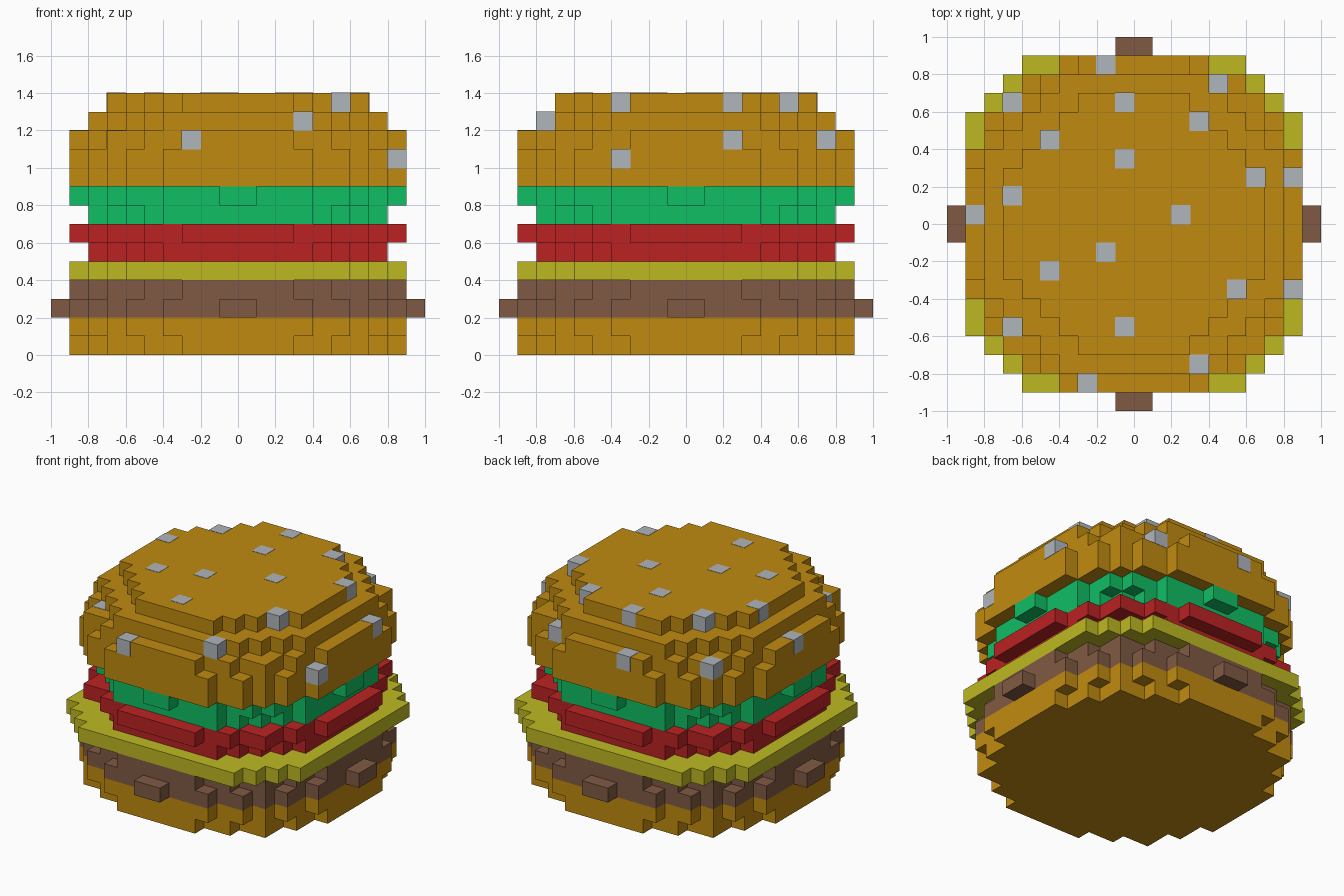
import bpy, bmesh

if "Cube" in bpy.data.objects:
    bpy.data.objects.remove(bpy.data.objects["Cube"], do_unlink=True)

U = 0.1  # block size


def material(name, rgb):
    m = bpy.data.materials.new(name)
    m.use_nodes = True
    m.diffuse_color = (*rgb, 1)
    bsdf = next(n for n in m.node_tree.nodes if n.type == 'BSDF_PRINCIPLED')
    bsdf.inputs["Base Color"].default_value = (*rgb, 1)
    return m


BUN = material("toasted bun", (0.53, 0.256, 0.005))
PATTY = material("patty brown", (0.216, 0.102, 0.056))
CHEESE = material("cheese yellow", (0.515, 0.485, 0.016))
TOMATO = material("tomato red", (0.503, 0.016, 0.017))
LETTUCE = material("lettuce green", (0.005, 0.515, 0.127))
SEED = material("seed grey", (0.434, 0.468, 0.503))

# Stepped discs: half-width in blocks of each row, from the middle outwards
MEDIUM = [9, 9, 9, 8, 8, 7, 7, 5, 3]
LARGE = [9, 9, 9, 9, 8, 8, 7, 6, 4]
LARGE_LUMPY = [10, 9, 9, 9, 8, 8, 7, 6, 4, 1]
SQUARE = [9, 9, 9, 9, 9, 9, 8, 7, 6]
SMALL = [8, 8, 8, 8, 7, 6, 5, 4]
SMALL_LUMPY = [9, 8, 8, 8, 7, 7, 6, 4, 1]
CROWN = [7, 7, 7, 6, 5, 4, 3]


def outline(widths):
    """Closed stepped outline, mirrored from one quarter."""
    quarter = []
    for r, w in enumerate(widths):
        if r + 1 == len(widths) or widths[r + 1] != w:
            quarter.append((w, r + 1))
            if r + 1 < len(widths):
                quarter.append((widths[r + 1], r + 1))
    right = [(x, -y) for x, y in reversed(quarter)] + quarter
    return right + [(-x, y) for x, y in reversed(right)]


def add_disc(bm, widths, z0, z1):
    """Extrude one stepped disc between two block heights."""
    pts = outline(widths)
    low = [bm.verts.new((x * U, y * U, z0 * U)) for x, y in pts]
    high = [bm.verts.new((x * U, y * U, z1 * U)) for x, y in pts]
    bm.faces.new(low[::-1])
    bm.faces.new(high)
    n = len(pts)
    for i in range(n):
        j = (i + 1) % n
        bm.faces.new((low[i], low[j], high[j], high[i]))


def finish(name, bm, mat):
    mesh = bpy.data.meshes.new(name)
    bm.to_mesh(mesh)
    bm.free()
    mesh.materials.append(mat)
    ob = bpy.data.objects.new(name, mesh)
    bpy.context.collection.objects.link(ob)


# Filling and bun parts, each a stack of discs (shape, bottom, top)
PARTS = [
    ("bottom_bun", BUN, [(MEDIUM, 0, 1), (LARGE, 1, 2)]),
    ("patty", PATTY, [(LARGE_LUMPY, 2, 3), (MEDIUM, 3, 4)]),
    ("cheese_slice", CHEESE, [(SQUARE, 4, 5)]),
    ("tomato_slices", TOMATO, [(SMALL, 5, 6), (MEDIUM, 6, 7)]),
    ("lettuce", LETTUCE, [(SMALL, 7, 8), (SMALL_LUMPY, 8, 9)]),
    ("top_bun", BUN, [(LARGE, 9, 11), (MEDIUM, 11, 12),
                      (SMALL, 12, 13), (CROWN, 13, 14)]),
]
for name, mat, discs in PARTS:
    bm = bmesh.new()
    for widths, z0, z1 in discs:
        add_disc(bm, widths, z0, z1)
    finish(name, bm, mat)

# Sesame seeds: blocks set into the bun, a hair proud; keyed by block level
SEEDS = {
    13: [(-0.5, 6.5), (3.5, 5.5), (-4.5, 4.5), (-0.5, 3.5), (6.5, 2.5),
         (-6.5, 1.5), (2.5, 0.5), (-1.5, -1.5), (-4.5, -2.5), (5.5, -3.5),
         (-0.5, -5.5)],
    12: [(3.5, -7.5)],
    11: [(-1.5, 8.5), (4.5, 7.5), (-6.5, 6.5), (8.5, 2.5), (-8.5, 0.5),
         (-6.5, -5.5), (-2.5, -8.5)],
    10: [(8.5, -3.5)],
}
bm = bmesh.new()
for level, spots in SEEDS.items():
    for x, y in spots:
        cube = bmesh.ops.create_cube(bm, size=U + 0.004)
        bmesh.ops.translate(bm, verts=cube["verts"],
                            vec=(x * U, y * U, (level + 0.5) * U))
finish("sesame_seeds", bm, SEED)
